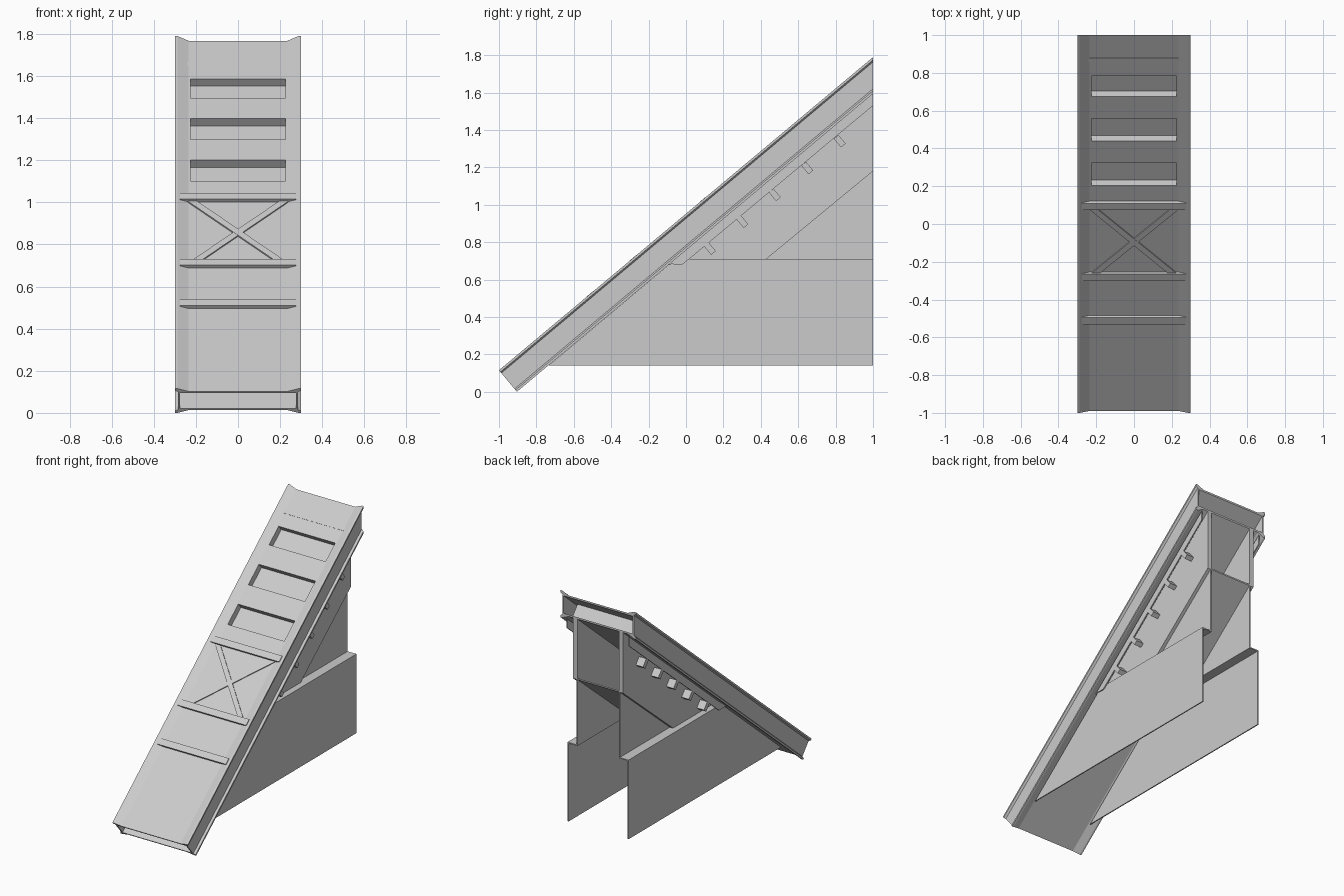
import bpy, bmesh, math

cube = bpy.data.objects.get("Cube")
if cube:
    bpy.data.objects.remove(cube, do_unlink=True)

steel = bpy.data.materials.new("grey_steel")
steel.use_nodes = True
GREY = (0.6, 0.6, 0.6, 1)
steel.diffuse_color = GREY
steel.node_tree.nodes["Principled BSDF"].inputs["Base Color"].default_value = GREY

SLOPE = math.atan(0.837)
C, S = math.cos(SLOPE), math.sin(SLOPE)
FOOT_Y = -0.904


def ramp(x, s, h):
    """Point at distance s up the ramp and height h off its underside; s None = back end."""
    if s is None:
        s = (1 - FOOT_Y + h * S) / C
    return (x, FOOT_Y + s * C - h * S, s * S + h * C)


def under(y, h=0.018):
    """Height of the ramp's underside at y."""
    return (y - FOOT_Y + h * S) * S / C + h * C


def solid(name, first, second, open_top=False):
    """Solid joining two matching outlines."""
    bm = bmesh.new()
    a = [bm.verts.new(p) for p in first]
    b = [bm.verts.new(p) for p in second]
    bm.faces.new(a)
    if not open_top:
        bm.faces.new(b)
    n = len(a)
    for i in range(n):
        j = (i + 1) % n
        bm.faces.new((a[i], a[j], b[j], b[i]))
    bmesh.ops.recalc_face_normals(bm, faces=bm.faces[:])
    if open_top:
        bmesh.ops.reverse_faces(bm, faces=bm.faces[:])
    mesh = bpy.data.meshes.new(name)
    bm.to_mesh(mesh)
    bm.free()
    mesh.materials.append(steel)
    obj = bpy.data.objects.new(name, mesh)
    bpy.context.collection.objects.link(obj)
    return obj


def extrude_up(name, profile, s0, s1):
    """Extrude an (x, h) profile along the ramp."""
    return solid(name, [ramp(x, s0, h) for x, h in profile],
                 [ramp(x, s1, h) for x, h in profile])


def bar(name, x0, x1, s0, s1, h0, h1):
    return extrude_up(name, [(x0, h0), (x1, h0), (x1, h1), (x0, h1)], s0, s1)


def wall(name, outline, x0, x1):
    """Upright plate from a (y, z) outline."""
    return solid(name, [(x0, y, z) for y, z in outline],
                 [(x1, y, z) for y, z in outline])


# Flanged side rails
RAIL = [(.3, 0), (.3, .012), (.285, .02), (.285, .13), (.3, .138), (.3, .15),
        (.287, .15), (.25, .138), (.235, .133), (.235, .123), (.275, .123),
        (.275, .027), (.235, .027), (.235, .017), (.25, .012), (.287, 0)]
for side, sx in (("left", 1), ("right", -1)):
    extrude_up(side + "_rail", [(x * sx, h) for x, h in RAIL], 0, None)

# Deck with three recessed pans, and the bottom plate
RECESSES = [(1.557, 1.713), (1.863, 2.02), (2.17, 2.313)]
TOP, LOW, HALF, PAN = .133, .123, .236, .225
start = 0
for s0, s1 in RECESSES:
    bar("deck_panel", -HALF, HALF, start, s0, LOW, TOP)
    for sx in (-1, 1):
        bar("deck_edge", sx * PAN, sx * HALF, s0, s1, LOW, TOP)
    corners = [(-PAN, s0), (PAN, s0), (PAN, s1), (-PAN, s1)]
    solid("recess_pan", [ramp(x, s, TOP - .046) for x, s in corners],
          [ramp(x, s, TOP) for x, s in corners], open_top=True)
    start = s1
bar("deck_panel", -HALF, HALF, start, None, LOW, TOP)
bar("bottom_plate", -HALF, HALF, 0, None, .017, .027)

# Bulkhead near the top end
bar("bulkhead", -.245, .245, 2.41, 2.435, .027, .135)

# Cross bars and diagonal brace on the deck
for s in (.636, .936, 1.425):
    bar("cross_bar", -.275, .275, s - .023, s + .023, TOP, .151)
for sx, h in ((1, .14), (-1, .141)):
    arm = [(-.24, .94), (-.195, .94), (.24, 1.40), (.195, 1.40)]
    solid("diagonal_brace", [ramp(sx * x, s, TOP - .003) for x, s in arm],
          [ramp(sx * x, s, h) for x, s in arm])

# Support walls below the ramp
SHELF = .71
for side, sx in (("left", 1), ("right", -1)):
    wall(side + "_lower_wall",
         [(-.735, .14), (1, .14), (1, SHELF), (-.055, SHELF)], sx * .235, sx * .243)
    wall(side + "_shelf", [(-.055, SHELF - .008), (1, SHELF - .008),
                           (1, SHELF), (-.055, SHELF)], sx * .165, sx * .243)
    wall(side + "_inner_wall", [(-.055, SHELF - .008), (1, SHELF - .008),
                                (1, under(1)), (-.055, under(-.055))],
         sx * .165, sx * .173)
    wall(side + "_gusset", [(-.055, SHELF), (.43, SHELF), (1, 1.18),
                            (1, under(1)), (-.055, under(-.055))],
         sx * .173, sx * .198)
    wall(side + "_lip", [(-.1, under(-.1, .002)), (-.1, .683), (-.02, .68), (.02, .712),
                         (1, 1.53), (1, under(1, .002))], sx * .244, sx * .252)
    # Short pegs below the lip
    for i in range(5):
        y, z = .128 + i * .1735, .765 + i * .1437
        peg = [(y + a * C + b * S, z + a * S - b * C)
               for a, b in ((-.016, -.03), (.016, -.03), (.016, .03), (-.016, .03))]
        wall(side + "_peg", peg, sx * .197, sx * .255)

# Sloping plate joining the gussets
wall("sloping_plate", [(.43, SHELF), (1, 1.18), (1, 1.19), (.43, SHELF + .01)], -.173, .173)
